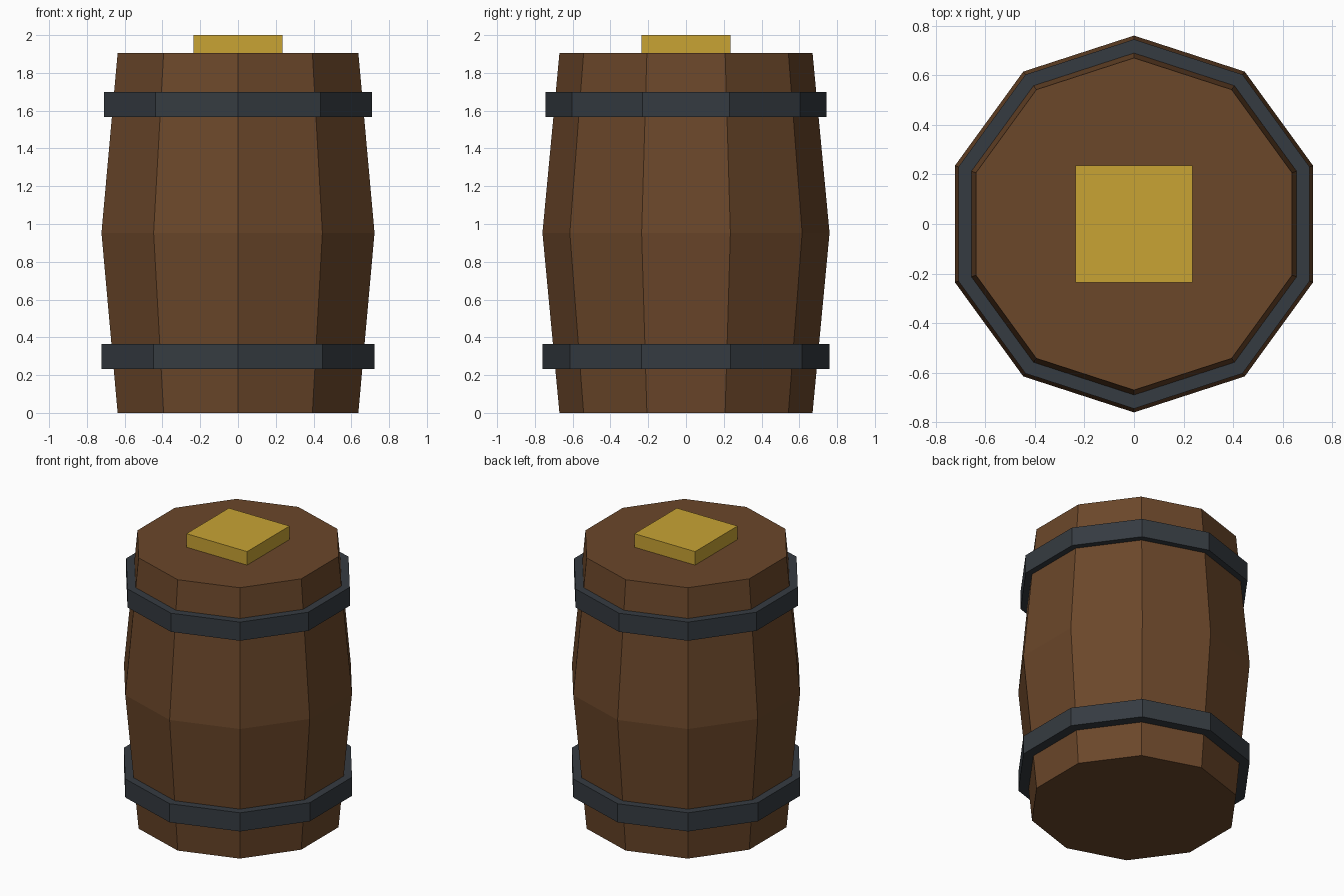
import bpy, bmesh, math

if "Cube" in bpy.data.objects:
    bpy.data.objects.remove(bpy.data.objects["Cube"])

SIDES = 10


def material(name, rgb):
    """Flat material from 0-255 sRGB values."""
    m = bpy.data.materials.new(name)
    lin = [(c / 255 / 12.92) if c < 10 else ((c / 255 + 0.055) / 1.055) ** 2.4 for c in rgb]
    m.diffuse_color = (*lin, 1)
    m.use_nodes = True
    m.node_tree.nodes["Principled BSDF"].inputs["Base Color"].default_value = m.diffuse_color
    return m


wood = material("brown wood", (107, 71, 42))
iron = material("dark iron", (53, 59, 65))
gold = material("gold", (200, 163, 52))


def add_object(name, bm, mat):
    bmesh.ops.recalc_face_normals(bm, faces=bm.faces[:])
    me = bpy.data.meshes.new(name)
    bm.to_mesh(me)
    bm.free()
    me.materials.append(mat)
    ob = bpy.data.objects.new(name, me)
    bpy.context.collection.objects.link(ob)
    return ob


def lathe(name, profile, mat):
    """Capped ten-sided solid from (radius, z) rings, with a corner facing front."""
    bm = bmesh.new()
    rings = []
    for r, z in profile:
        angles = [math.tau * i / SIDES - math.pi / 2 for i in range(SIDES)]
        rings.append([bm.verts.new((r * math.cos(a), r * math.sin(a), z)) for a in angles])
    for low, high in zip(rings, rings[1:]):
        for i in range(SIDES):
            j = (i + 1) % SIDES
            bm.faces.new((low[i], low[j], high[j], high[i]))
    bm.faces.new(rings[0][::-1])
    bm.faces.new(rings[-1])
    return add_object(name, bm, mat)


# Bulging barrel body
lathe("barrel_body", [(0.67, 0), (0.76, 0.953), (0.67, 1.905)], wood)

# Iron hoops
lathe("lower_hoop", [(0.76, 0.233), (0.76, 0.364)], iron)
lathe("upper_hoop", [(0.745, 1.567), (0.745, 1.698)], iron)

# Square plate on the lid
bm = bmesh.new()
bmesh.ops.create_cube(bm, size=1)
bmesh.ops.scale(bm, vec=(0.472, 0.472, 0.1), verts=bm.verts[:])
bmesh.ops.translate(bm, vec=(0, 0, 1.95), verts=bm.verts[:])
add_object("lid_block", bm, gold)
